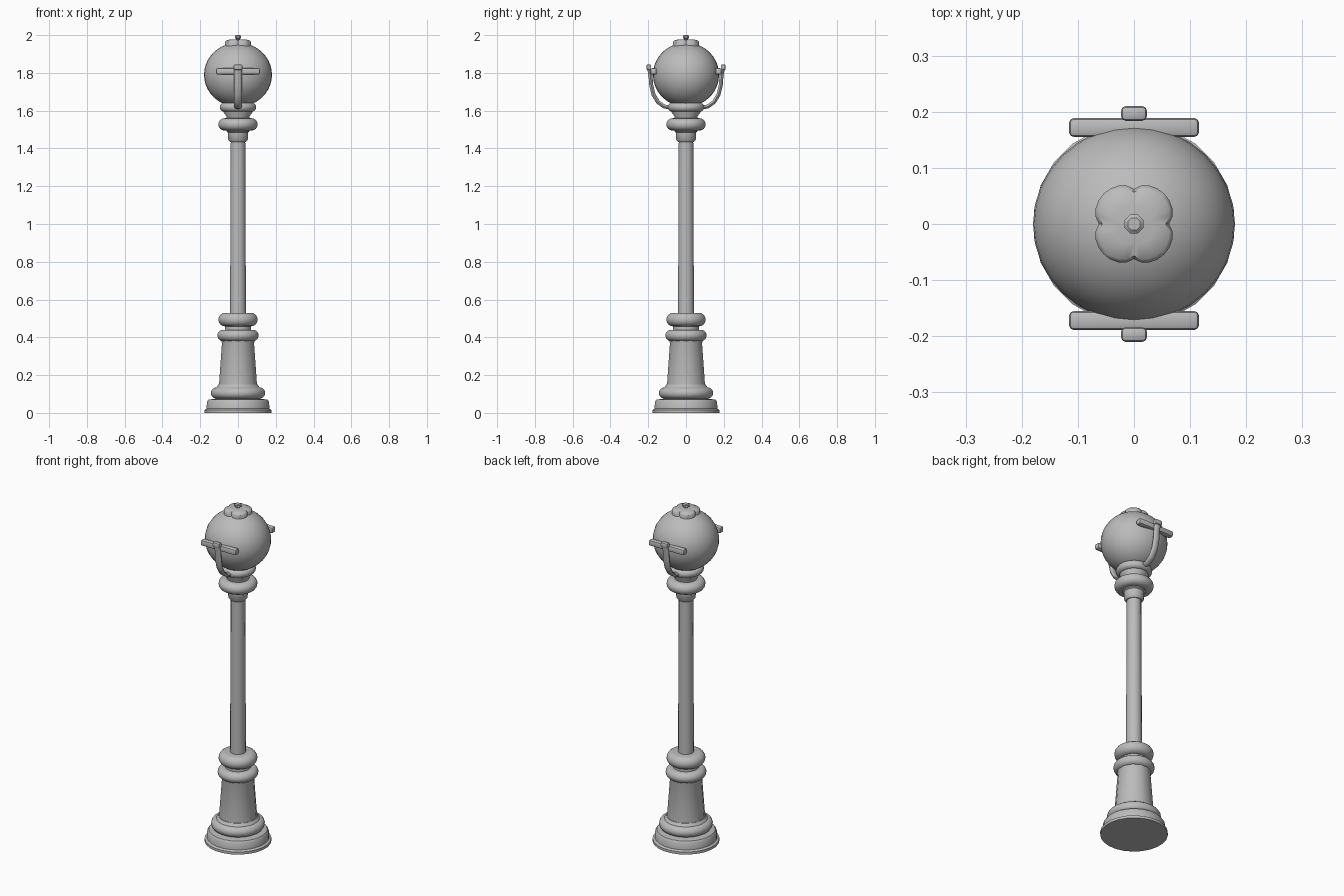
import bpy, bmesh, math
from mathutils import Vector

cube = bpy.data.objects.get("Cube")
if cube:
    bpy.data.objects.remove(cube, do_unlink=True)

grey = bpy.data.materials.new("painted_grey")
grey.use_nodes = True
COLOR = (0.5, 0.5, 0.5, 1)
grey.diffuse_color = COLOR
grey.node_tree.nodes["Principled BSDF"].inputs["Base Color"].default_value = COLOR


def finish(name, bm, angle=40):
    bmesh.ops.recalc_face_normals(bm, faces=bm.faces)
    mesh = bpy.data.meshes.new(name)
    bm.to_mesh(mesh)
    bm.free()
    mesh.materials.append(grey)
    obj = bpy.data.objects.new(name, mesh)
    bpy.context.collection.objects.link(obj)
    bpy.ops.object.select_all(action='DESELECT')
    obj.select_set(True)
    bpy.context.view_layer.objects.active = obj
    bpy.ops.object.shade_smooth_by_angle(angle=math.radians(angle))
    return obj


def loft(name, rings, angle=40):
    """Skin a list of equal-length point rings and cap both ends."""
    bm = bmesh.new()
    loops = [[bm.verts.new(p) for p in ring] for ring in rings]
    n = len(loops[0])
    for a, b in zip(loops, loops[1:]):
        for i in range(n):
            j = (i + 1) % n
            bm.faces.new((a[i], a[j], b[j], b[i]))
    bm.faces.new(loops[0][::-1])
    bm.faces.new(loops[-1])
    return finish(name, bm, angle)


def lathe(name, profile, sides=24, angle=40):
    """Turn (radius, height) pairs around the post axis."""
    turns = [2 * math.pi * (i + 0.5) / sides for i in range(sides)]
    return loft(name, [[(r * math.cos(t), r * math.sin(t), z) for t in turns]
                       for r, z in profile], angle)


def bulge(name, radius, low, high):
    """Rounded moulding ring with a half-round edge."""
    h = (high - low) / 2
    steps = [math.pi * (i / 8 - 0.5) for i in range(9)]
    lathe(name, [(radius - h + h * math.cos(a), low + h + h * math.sin(a)) for a in steps])


def rounded_box(name, center, size, bevel):
    bm = bmesh.new()
    bmesh.ops.create_cube(bm, size=1)
    for v in bm.verts:
        v.co = Vector(center) + Vector([c * s for c, s in zip(v.co, size)])
    bmesh.ops.bevel(bm, geom=bm.edges[:], offset=bevel, segments=2,
                    profile=0.5, affect='EDGES')
    return finish(name, bm)


# Stepped foot and tapered pedestal
lathe("foot", [(0.18, 0), (0.18, 0.015), (0.168, 0.022), (0.166, 0.058),
               (0.158, 0.07), (0.12, 0.075)])
bulge("pedestal_lower_ring", 0.145, 0.075, 0.135)
lathe("pedestal_flare", [(0.125, 0.125), (0.112, 0.14), (0.105, 0.15)])
lathe("pedestal", [(0.106, 0.09), (0.104, 0.15), (0.088, 0.37), (0.095, 0.395)], 12)
bulge("pedestal_upper_ring", 0.11, 0.38, 0.44)
lathe("pedestal_neck", [(0.07, 0.42), (0.07, 0.48)])
bulge("shaft_base_ring", 0.105, 0.458, 0.53)

# Shaft
lathe("shaft", [(0.043, 0.5), (0.039, 1.46)], 16)

# Capital below the globe
lathe("capital_neck", [(0.043, 1.435), (0.052, 1.445), (0.054, 1.485), (0.062, 1.49), (0.062, 1.51)])
bulge("capital_ring", 0.105, 1.495, 1.56)
lathe("capital_cup", [(0.06, 1.54), (0.062, 1.57), (0.076, 1.59), (0.078, 1.61)])
bulge("globe_collar", 0.097, 1.594, 1.642)

# Globe
bm = bmesh.new()
bmesh.ops.create_uvsphere(bm, u_segments=32, v_segments=20, radius=1)
for v in bm.verts:
    v.co = (v.co.x * 0.18, v.co.y * 0.175, v.co.z * 0.17 + 1.79)
finish("globe", bm, 60)

# Four-lobed cap and finial
def clover(scale, z):
    ring = []
    for i in range(32):
        t = 2 * math.pi * i / 32
        r = scale * (0.067 + 0.013 * (abs(math.sin(2 * t)) ** 0.6 - 0.8))
        ring.append((r * math.cos(t), r * math.sin(t), z))
    return ring

loft("cap", [clover(1.1, 1.938), clover(1.1, 1.964), clover(1, 1.972), clover(0.55, 1.978)])
lathe("finial", [(0.014, 1.97), (0.012, 1.98), (0.018, 1.985), (0.018, 1.995), (0.012, 2.0)], 8)

# Bracket arms, crossbars and knobs on front and back
ARM = [(0.085, 1.617), (0.115, 1.622), (0.148, 1.645), (0.172, 1.685),
       (0.184, 1.735), (0.188, 1.785), (0.196, 1.83)]
for side, label in ((-1, "front"), (1, "back")):
    rings = []
    for i, (y, z) in enumerate(ARM):
        a, b = ARM[max(i - 1, 0)], ARM[min(i + 1, len(ARM) - 1)]
        d = Vector((b[0] - a[0], b[1] - a[1])).normalized()
        ring = []
        for k in range(10):
            t = 2 * math.pi * k / 10
            out = 0.011 * math.sin(t)
            ring.append((0.02 * math.cos(t), side * (y + d.y * out), z - d.x * out))
        rings.append(ring)
    loft(label + "_arm", rings)
    rounded_box(label + "_crossbar", (0, side * 0.172, 1.808), (0.232, 0.034, 0.034), 0.009)
    rounded_box(label + "_knob", (0, side * 0.197, 1.83), (0.046, 0.026, 0.03), 0.008)
